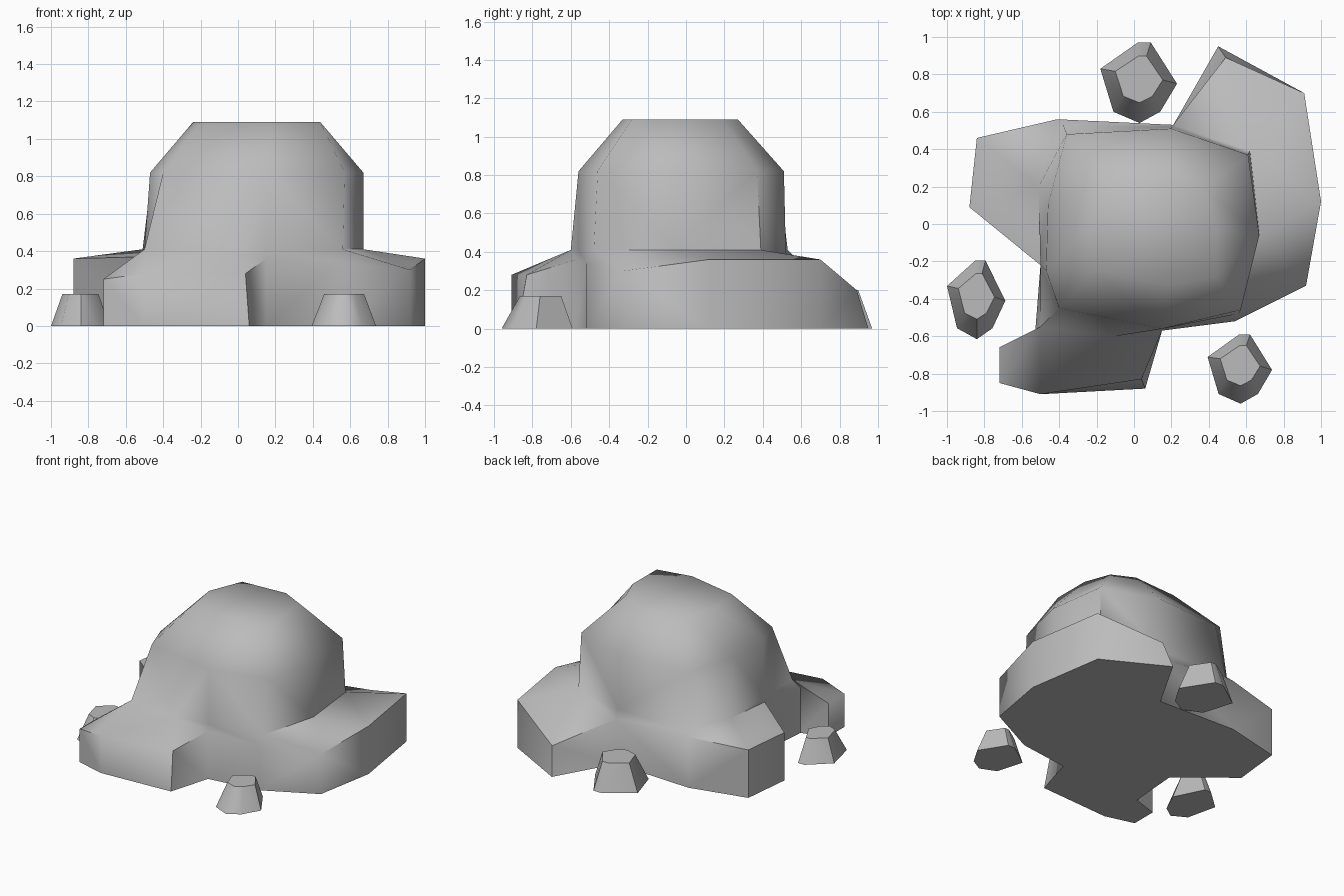
import bpy
import bmesh
from mathutils import Vector

cube = bpy.data.objects.get("Cube")
if cube:
    bpy.data.objects.remove(cube)

stone = bpy.data.materials.new("grey stone")
stone.use_nodes = True
grey = (0.5, 0.5, 0.5, 1)
stone.diffuse_color = grey
stone.node_tree.nodes["Principled BSDF"].inputs["Base Color"].default_value = grey


def bridge(bm, lower, upper):
    """Join two closed loops of any size, always taking the shorter diagonal."""
    i = j = 0
    n, m = len(lower), len(upper)
    while i < n or j < m:
        a, b = lower[i % n], upper[j % m]
        a_next, b_next = lower[(i + 1) % n], upper[(j + 1) % m]
        step_low = (a_next.co - b.co).length < (b_next.co - a.co).length
        if j == m or (i < n and step_low):
            bm.faces.new((a, a_next, b))
            i += 1
        else:
            bm.faces.new((a, b_next, b))
            j += 1


def loft(name, loops, sharp_angle):
    """Stack closed loops from the ground up and cap both ends."""
    bm = bmesh.new()
    rings = [[bm.verts.new(p) for p in loop] for loop in loops]
    for lower, upper in zip(rings, rings[1:]):
        bridge(bm, lower, upper)
    bm.faces.new(rings[0])
    bm.faces.new(rings[-1])
    bmesh.ops.recalc_face_normals(bm, faces=bm.faces)
    mesh = bpy.data.meshes.new(name)
    bm.to_mesh(mesh)
    bm.free()
    mesh.materials.append(stone)
    obj = bpy.data.objects.new(name, mesh)
    bpy.context.collection.objects.link(obj)
    bpy.ops.object.select_all(action="DESELECT")
    obj.select_set(True)
    bpy.context.view_layer.objects.active = obj
    bpy.ops.object.shade_smooth_by_angle(angle=sharp_angle)
    return obj


def level(outline, z):
    return [Vector((x, y, z)) for x, y in outline]


# Ledge rim: three lobes around the foot of the boulder
rim = [Vector(p) for p in (
    (1, .12, .36), (.91, .7, .36), (.49, .89, .2), (.21, .53, .34),
    (-.41, .56, .38), (-.84, .46, .36), (-.88, .09, .36), (-.5, -.22, .37),
    (-.53, -.6, .34), (-.72, -.66, .25), (-.72, -.85, .25), (-.5, -.91, .28),
    (.04, -.83, .28), (.15, -.57, .36), (.54, -.52, .34), (.92, -.33, .3))]

# Foot on the ground, splayed at two lobe tips
foot = [Vector((p.x, p.y, 0)) for p in rim]
foot[2] = Vector((.45, .95, 0))
foot[12] = Vector((.06, -.88, 0))

# Boulder dome
waist = level([(.67, -.06), (.62, .39), (.2, .52), (-.38, .53), (-.51, .2),
               (-.5, -.22), (-.5, -.55), (-.1, -.6), (.15, -.56), (.56, -.48)], .41)
shoulder = level([(.67, -.06), (.61, .37), (.2, .51), (-.36, .48), (-.46, .1),
                  (-.47, -.25), (-.4, -.45), (.15, -.56), (.57, -.46)], .82)
crown = level([(.44, 0), (.37, .19), (.21, .27), (-.14, .25), (-.24, 0),
               (-.2, -.25), (.18, -.33), (.44, -.28)], 1.09)
loft("boulder", [foot, rim, waist, shoulder, crown], 1.1)

# Loose pebbles: one tapered shape, placed and scaled three times
pebble = [(.2, 0), (.06, .22), (-.01, .22), (-.21, .08), (-.14, -.15), (0, -.21), (.11, -.15)]
for name, x, y, sx, sy, height in (
        ("back_pebble", .03, .75, 1, 1, .2),
        ("front_pebble", .57, -.78, .84, .86, .17),
        ("side_pebble", -.84, -.41, .76, .98, .17)):
    base = [(x + px * sx, y + py * sy) for px, py in pebble]
    top = [(x + px * sx * .62, y + .02 + py * sy * .58) for px, py in pebble]
    loft(name, [level(base, 0), level(top, height)], .9)
